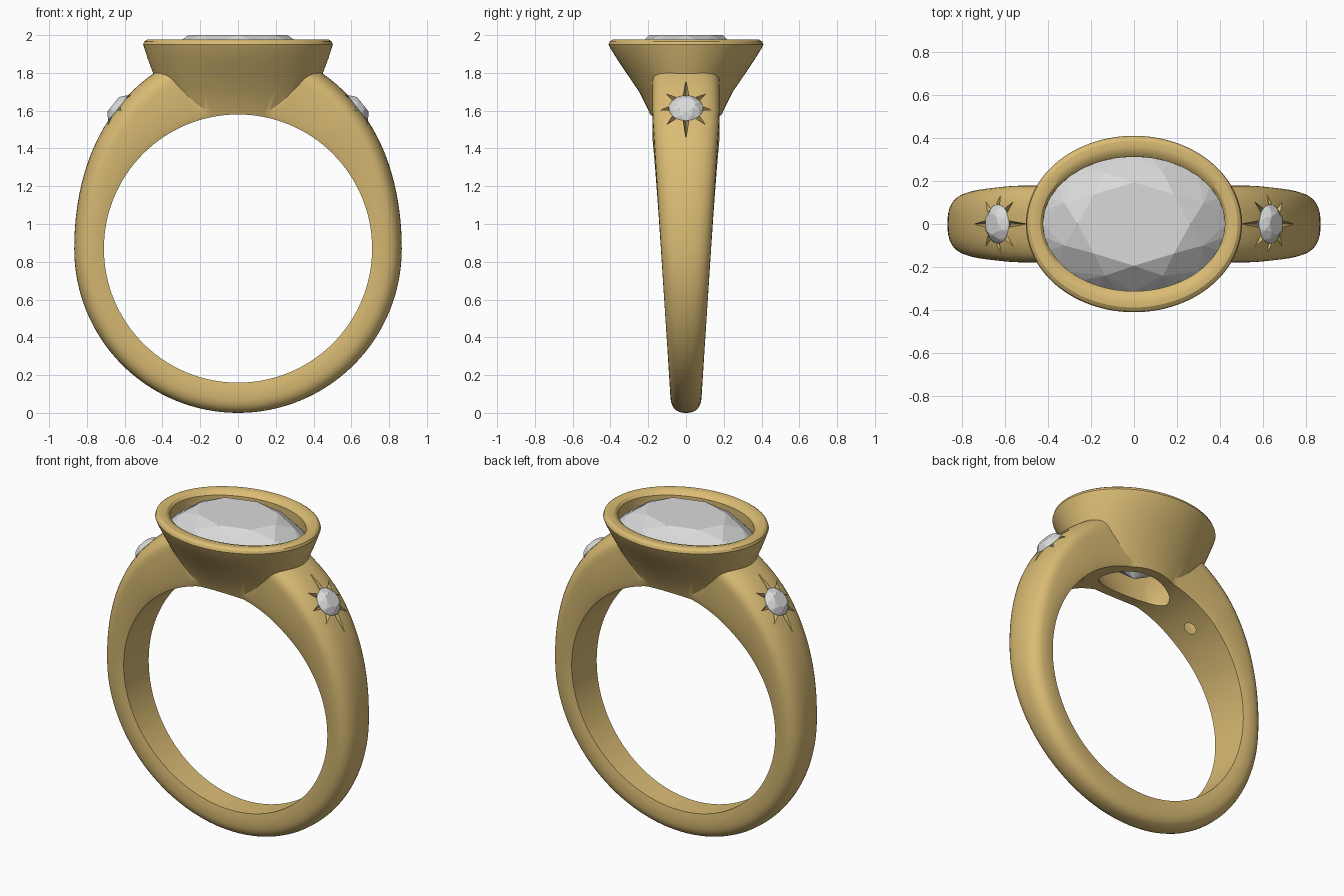
import bpy, bmesh, math
from mathutils import Vector, Matrix

if "Cube" in bpy.data.objects:
    bpy.data.objects.remove(bpy.data.objects["Cube"])

CZ, RI = 0.87, 0.71          # finger hole centre height and radius


def material(name, col):
    m = bpy.data.materials.new(name)
    m.diffuse_color = (*col, 1)
    m.use_nodes = True
    m.node_tree.nodes["Principled BSDF"].inputs["Base Color"].default_value = m.diffuse_color
    return m


gold = material("gold", (0.70, 0.50, 0.175))
clear = material("clear_stone", (0.70, 0.70, 0.70))


def finish(name, bm, mat, mtx=None):
    bmesh.ops.recalc_face_normals(bm, faces=bm.faces)
    me = bpy.data.meshes.new(name)
    bm.to_mesh(me)
    bm.free()
    me.materials.append(mat)
    ob = bpy.data.objects.new(name, me)
    bpy.context.collection.objects.link(ob)
    if mtx:
        me.transform(mtx)
    return ob


def loft(name, rings, ends=None, mtx=None):
    """Skin rings of points; close into a loop, or cap with fans to the two end points."""
    bm = bmesh.new()
    vs = [[bm.verts.new(p) for p in r] for r in rings]
    n = len(vs[0])
    pairs = list(zip(vs, vs[1:]))
    if ends is None:
        pairs.append((vs[-1], vs[0]))
    for a, b in pairs:
        for i in range(n):
            j = (i + 1) % n
            bm.faces.new((a[i], a[j], b[j], b[i]))
    if ends:
        for ring, p in zip((vs[0], vs[-1]), ends):
            c = bm.verts.new(p)
            for i in range(n):
                bm.faces.new((ring[i], ring[(i + 1) % n], c))
    return finish(name, bm, gold, mtx)


def ovals(profile, n=96):
    return [[(a * math.cos(2 * math.pi * i / n), b * math.sin(2 * math.pi * i / n), z)
             for i in range(n)] for a, b, z in profile]


def oval_solid(name, profile, mtx=None, n=96):
    return loft(name, ovals(profile, n), ((0, 0, profile[0][2]), (0, 0, profile[-1][2])), mtx)


def boolean(ob, other, op):
    m = ob.modifiers.new("bool", 'BOOLEAN')
    m.operation, m.solver, m.object = op, 'EXACT', other
    bpy.context.view_layer.objects.active = ob
    bpy.ops.object.modifier_apply(modifier=m.name)
    bpy.data.objects.remove(other)


def outer_radius(t):
    c = math.cos(t)
    return 0.867 + (0.2 * c * c if c > 0 else -0.003 * c)


# tapered shank: domed section swept round the finger hole
def section(t):
    ro = outer_radius(t)
    w = 0.083 + 0.0575 * max(0, min(1.65, CZ + ro * math.cos(t)))
    dome = 0.1
    pts = [(-w, 0.745), (-0.92 * w, 0.70), (-0.8 * w, 0.68), (0.8 * w, 0.68), (0.92 * w, 0.70), (w, 0.745)]
    for i in range(19):
        a = math.pi * i / 18
        c, s = math.cos(a), math.sin(a)
        pts.append((w * math.copysign(abs(c) ** 0.8, c), ro - dome + dome * abs(s) ** 0.8))
    return [(r * math.sin(t), y, CZ + r * math.cos(t)) for y, r in pts]


band = loft("ring_band", [section(2 * math.pi * i / 128) for i in range(128)])

# flared oval bezel with a rounded rim
bezel = oval_solid("bezel", [
    (0.325, 0.15, 1.44), (0.345, 0.168, 1.52), (0.372, 0.198, 1.60), (0.41, 0.248, 1.70),
    (0.45, 0.316, 1.80), (0.478, 0.366, 1.875), (0.498, 0.405, 1.938), (0.502, 0.41, 1.95),
    (0.497, 0.404, 1.965), (0.482, 0.388, 1.976), (0.458, 0.36, 1.978),
    (0.435, 0.332, 1.97), (0.415, 0.305, 1.945)])
boolean(band, bezel, 'UNION')

# open basket inside the bezel, then the finger hole
boolean(band, oval_solid("basket_cut", [
    (0.22, 0.09, 1.40), (0.25, 0.12, 1.56), (0.40, 0.29, 1.86), (0.422, 0.312, 1.88),
    (0.422, 0.312, 2.1)]), 'DIFFERENCE')
boolean(band, oval_solid("finger_cut", [(RI, RI, -1), (RI, RI, 1)],
                         Matrix.Translation((0, 0, CZ)) @ Matrix.Rotation(math.pi / 2, 4, 'X'), 128),
        'DIFFERENCE')


# brilliant cut stone
def gem(name, a, b, zg, crown, table, depth, mtx=None):
    bm = bmesh.new()

    def v(k, r, z):
        t = math.pi / 16 * k
        return bm.verts.new((a * r * math.cos(t), b * r * math.sin(t), z))
    T = [v(4 * k, table, zg + crown) for k in range(8)]
    M = [v(4 * k + 2, 0.83, zg + crown * 0.6) for k in range(8)]
    G = [v(k, 1, zg) for k in range(32)]
    L = [v(k, 1, zg - 0.08 * crown) for k in range(32)]
    P = [v(4 * k + 2, 0.3, zg - depth * 0.75) for k in range(8)]
    culet = bm.verts.new((0, 0, zg - depth))
    f = bm.faces.new
    f(T)
    for k in range(8):
        n = (k + 1) % 8
        f((T[k], M[k], T[n]))
        f((T[k], M[k - 1], G[4 * k], M[k]))
        f((P[k - 1], P[k], L[4 * k]))
        f((P[k - 1], P[k], culet))
        for j in range(4):
            p, q = 4 * k + j, (4 * k + j + 1) % 32
            f((M[k], G[p], G[q]))
            f((P[k], L[p], L[q]))
    for i in range(32):
        j = (i + 1) % 32
        f((G[i], G[j], L[j], L[i]))
    return finish(name, bm, clear, mtx)


gem("centre_stone", 0.423, 0.313, 1.885, 0.115, 0.62, 0.27)

# star-set side stones on both shoulders
TH, TILT = math.radians(40.5), math.radians(51.5)
for side, label in ((1, "right"), (-1, "left")):
    r = outer_radius(TH)
    s, c = math.sin(TILT), math.cos(TILT)
    axes = Matrix(((0, side, 0), (-side * c, 0, s), (side * s, 0, c))).transposed().to_4x4()
    frame = Matrix.Translation((side * r * math.sin(TH), 0, CZ + r * math.cos(TH))) @ axes
    star = []
    for k in range(8):
        t = math.pi / 4 * k
        tip = 0.145 if k % 2 else (0.2 if k % 4 == 2 else 0.135)
        for da, rad in ((-0.2, 0.08), (0, tip), (0.2, 0.08)):
            star.append((rad * math.cos(t + da), rad * math.sin(t + da)))
    low = [(u, w, -0.5 * w * w - 1.35 * u * u) for u, w in star]
    high = [(u, w, 0.06) for u, w in star]
    boolean(band, loft("star_cut", [low, high], ((0, 0, -0.09), (0, 0, 0.06)), frame), 'DIFFERENCE')
    boolean(band, oval_solid("hole_cut", [(0.036, 0.036, -0.5), (0.036, 0.036, -0.07)], frame, 32),
            'DIFFERENCE')
    gem(label + "_side_stone", 0.09, 0.086, -0.006, 0.034, 0.55, 0.08, frame)

# smooth metal with crisp edges
bpy.ops.object.select_all(action='DESELECT')
band.select_set(True)
bpy.context.view_layer.objects.active = band
bpy.ops.object.shade_smooth_by_angle(angle=math.radians(30))
